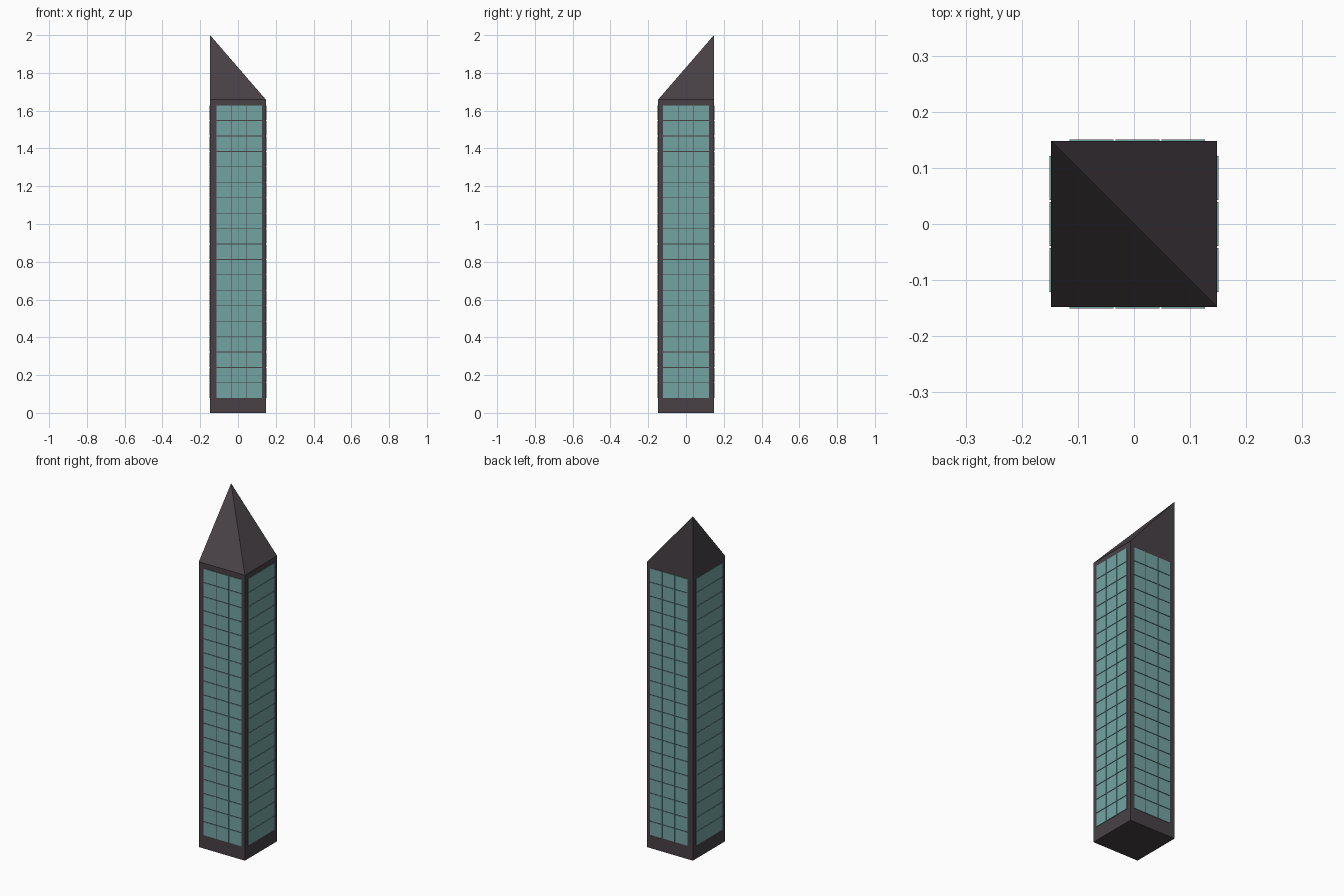
import bpy, bmesh
from mathutils import Matrix, Vector

if "Cube" in bpy.data.objects:
    bpy.data.objects.remove(bpy.data.objects["Cube"])

H = 0.148        # half width of the shaft
EAVE = 1.658     # height where the slanted roof begins
TOP = 2.0


def material(name, colour):
    m = bpy.data.materials.new(name)
    m.diffuse_color = (*colour, 1)
    m.use_nodes = True
    m.node_tree.nodes["Principled BSDF"].inputs["Base Color"].default_value = m.diffuse_color
    return m


def make_object(name, bm, mat):
    bmesh.ops.recalc_face_normals(bm, faces=bm.faces)
    mesh = bpy.data.meshes.new(name)
    bm.to_mesh(mesh)
    bm.free()
    mesh.materials.append(mat)
    ob = bpy.data.objects.new(name, mesh)
    bpy.context.collection.objects.link(ob)
    return ob


def add_box(bm, centre, size):
    bmesh.ops.create_cube(bm, size=1, matrix=Matrix.Translation(centre) @ Matrix.Diagonal((*size, 1)))


frame = material("dark_frame", (0.065, 0.053, 0.062))
glass = material("teal_glass", (0.17, 0.37, 0.36))

# Shaft
bm = bmesh.new()
add_box(bm, (0, 0, EAVE / 2), (2 * H, 2 * H, EAVE))
# Roof: the top face drawn up to a peak over the back left corner
top = max(bm.faces, key=lambda f: f.calc_center_median().z)
ring = list(top.verts)
bmesh.ops.delete(bm, geom=[top], context='FACES_ONLY')
peak = bm.verts.new((-H, H, TOP))
for a, b in zip(ring, ring[1:] + ring[:1]):
    bm.faces.new((a, b, peak))
make_object("tower_body", bm, frame)

# Window panes: 3 columns by 19 rows on each side
COLS, ROWS, PITCH, GAP, DEPTH = 3, 19, 0.0817, 0.0035, 0.006
Z0 = 0.077
PANE = PITCH - GAP


def window_wall(name, axis, sign, shift):
    bm = bmesh.new()
    for c in range(COLS):
        for r in range(ROWS):
            centre, size = Vector((0, 0, 0)), Vector((PANE, PANE, PANE))
            centre[axis] = sign * H
            size[axis] = DEPTH
            centre[1 - axis] = shift + (c - (COLS - 1) / 2) * PITCH
            centre.z = Z0 + (r + 0.5) * PITCH
            add_box(bm, centre, size)
    make_object(name, bm, glass)


window_wall("front_windows", 1, -1, 0.006)
window_wall("back_windows", 1, 1, 0.006)
window_wall("right_windows", 0, 1, 0.0)
window_wall("left_windows", 0, -1, 0.0)
